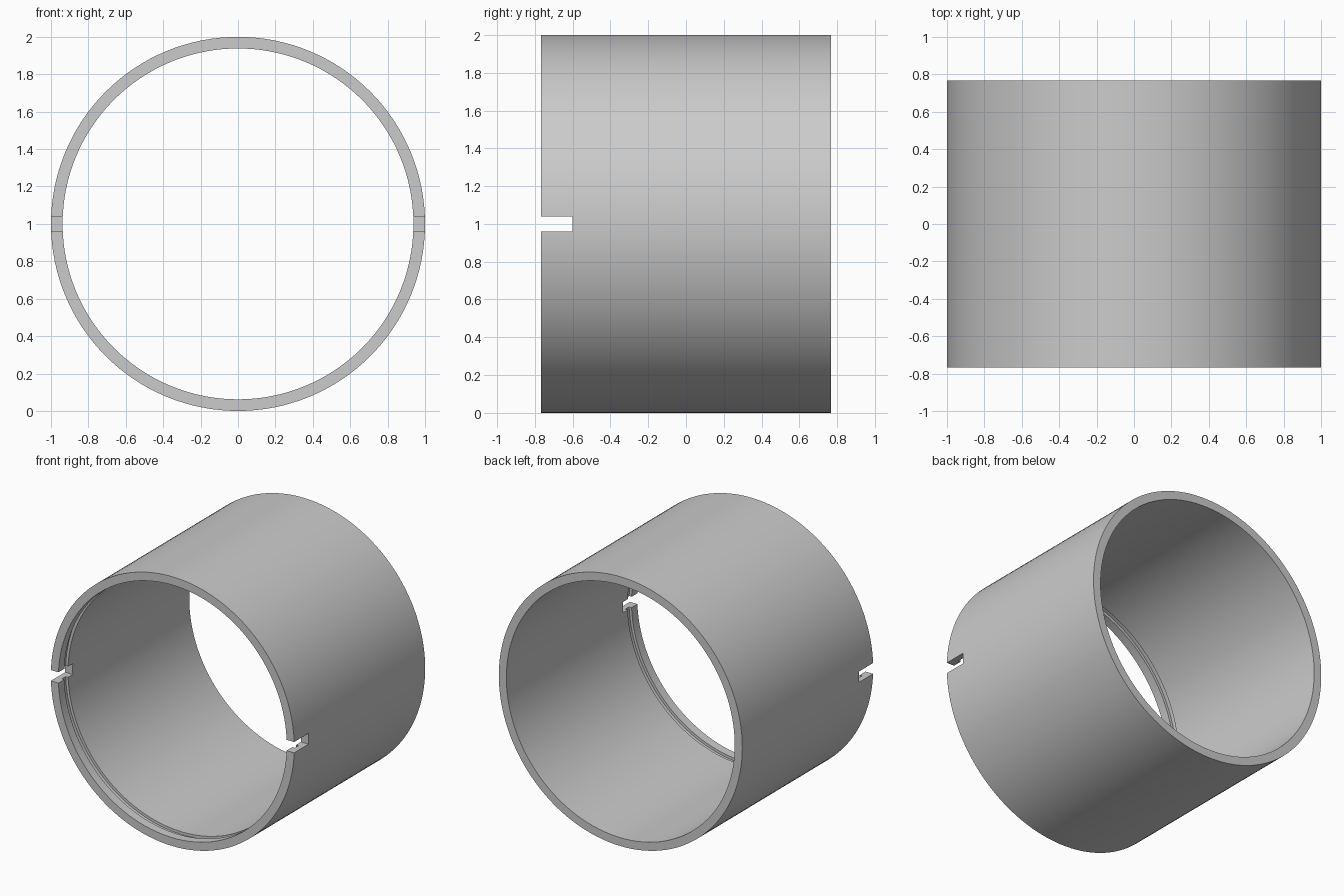
import bpy, bmesh, math
from mathutils import Matrix, Vector

if "Cube" in bpy.data.objects:
    bpy.data.objects.remove(bpy.data.objects["Cube"])

R_OUT, R_IN, R_GROOVE, HALF = 1.0, 0.938, 0.958, 0.768
SEGMENTS = 128

# Sleeve: closed (radius, y) profile with an inner retaining groove, spun about y
profile = [(R_OUT, -HALF), (R_OUT, HALF), (R_IN, HALF), (R_IN, -0.655),
           (R_GROOVE, -0.655), (R_GROOVE, -0.70), (R_IN, -0.70), (R_IN, -HALF)]
bm = bmesh.new()
rings = []
for i in range(SEGMENTS):
    a = 2 * math.pi * i / SEGMENTS
    rings.append([bm.verts.new((r * math.cos(a), y, 1 + r * math.sin(a))) for r, y in profile])
n = len(profile)
for i in range(SEGMENTS):
    p, q = rings[i], rings[(i + 1) % SEGMENTS]
    for j in range(n):
        k = (j + 1) % n
        bm.faces.new((p[j], p[k], q[k], q[j]))
bmesh.ops.recalc_face_normals(bm, faces=bm.faces)
mesh = bpy.data.meshes.new("sleeve")
bm.to_mesh(mesh)
bm.free()
sleeve = bpy.data.objects.new("sleeve", mesh)
bpy.context.collection.objects.link(sleeve)

# Slot cutter: one bar crossing the front rim on both sides
bpy.ops.mesh.primitive_cube_add(size=1, location=(0, -0.8, 1))
cutter = bpy.context.object
cutter.name = "slot_cutter"
cutter.scale = (2.4, 0.4, 0.08)
cutter.hide_render = True

cut = sleeve.modifiers.new("slots", 'BOOLEAN')
cut.operation = 'DIFFERENCE'
cut.solver = 'EXACT'
cut.object = cutter

bpy.ops.object.select_all(action='DESELECT')
sleeve.select_set(True)
bpy.context.view_layer.objects.active = sleeve
bpy.ops.object.modifier_apply(modifier=cut.name)
bpy.data.objects.remove(cutter)
bpy.ops.object.shade_smooth_by_angle(angle=math.radians(30))
